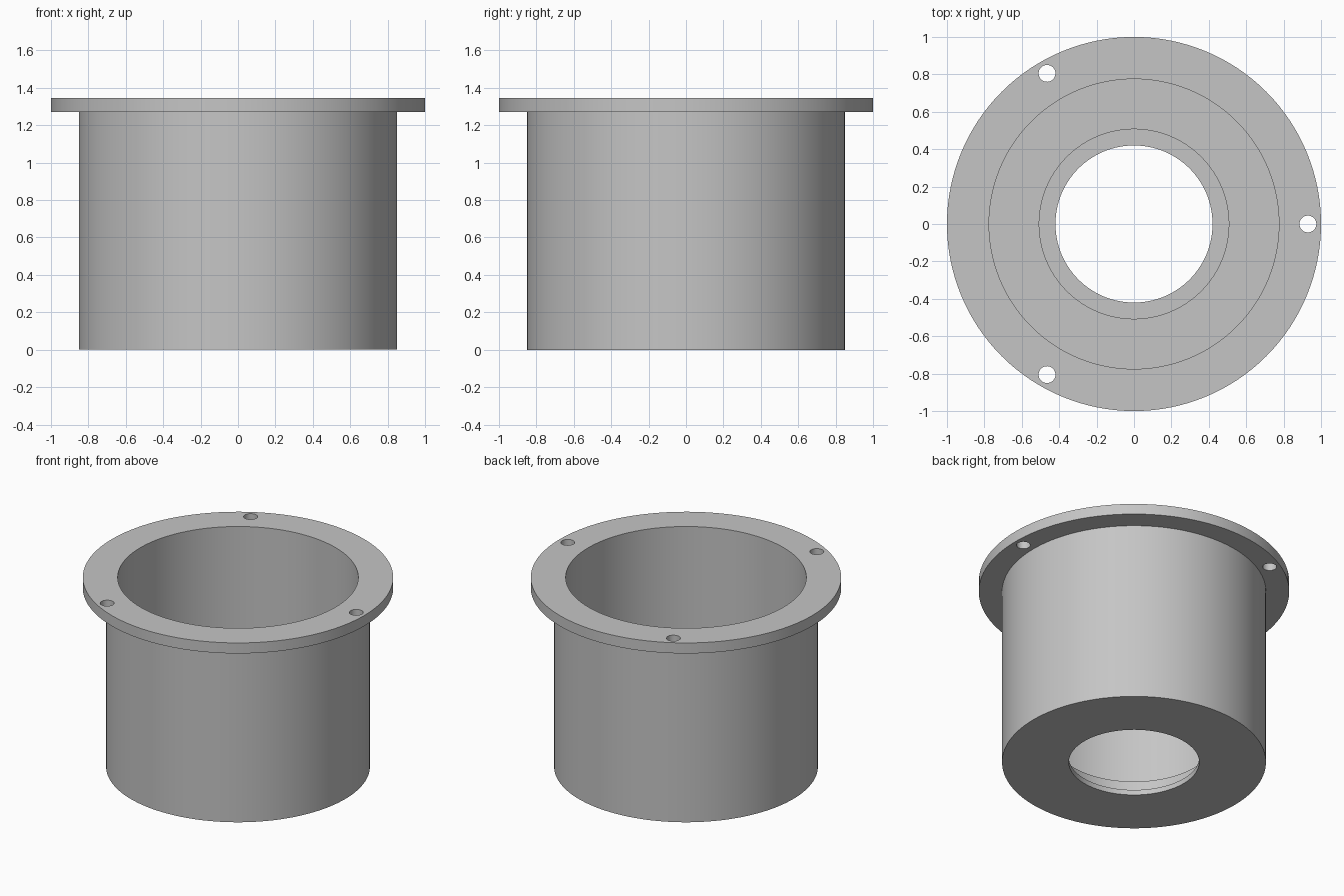
import bpy
import bmesh
from math import cos, sin, radians, tau

old = bpy.data.objects.get("Cube")
if old:
    bpy.data.objects.remove(old, do_unlink=True)

SEGMENTS = 128
HEIGHT, FLANGE_Z = 1.345, 1.27
FLANGE_R, BODY_R, BORE_R = 1.0, 0.85, 0.775
SEAT_R, OPENING_R = 0.507, 0.42
SEAT_Z, FLOOR_Z = 0.037, 0.15

grey = bpy.data.materials.new("plain_grey")
grey.use_nodes = True
colour = (0.56, 0.56, 0.56, 1)
grey.diffuse_color = colour
grey.node_tree.nodes["Principled BSDF"].inputs["Base Color"].default_value = colour


def lathe(name, profile):
    """Revolve a closed (radius, height) outline around z."""
    bm = bmesh.new()
    rings = []
    for i in range(SEGMENTS):
        a = tau * i / SEGMENTS
        rings.append([bm.verts.new((r * cos(a), r * sin(a), z)) for r, z in profile])
    count = len(profile)
    for i in range(SEGMENTS):
        here, after = rings[i], rings[(i + 1) % SEGMENTS]
        for j in range(count):
            k = (j + 1) % count
            bm.faces.new((here[j], after[j], after[k], here[k]))
    bmesh.ops.recalc_face_normals(bm, faces=bm.faces)
    mesh = bpy.data.meshes.new(name)
    bm.to_mesh(mesh)
    bm.free()
    mesh.materials.append(grey)
    obj = bpy.data.objects.new(name, mesh)
    bpy.context.collection.objects.link(obj)
    return obj


# Flanged cup: outer wall, flange, bore, floor with a recessed seat and opening
housing = lathe("flanged_housing", [
    (OPENING_R, 0), (BODY_R, 0),
    (BODY_R, FLANGE_Z), (FLANGE_R, FLANGE_Z),
    (FLANGE_R, HEIGHT), (BORE_R, HEIGHT),
    (BORE_R, FLOOR_Z), (SEAT_R, FLOOR_Z),
    (SEAT_R, SEAT_Z), (OPENING_R, SEAT_Z),
])

# Three screw holes through the flange
cutters = []
for i in range(3):
    a = radians(120 * i)
    bpy.ops.mesh.primitive_cylinder_add(
        vertices=32, radius=0.045, depth=0.3,
        location=(0.93 * cos(a), 0.93 * sin(a), HEIGHT - 0.04))
    cutter = bpy.context.object
    cutter.name = "screw_hole_cutter"
    cutter.hide_render = True
    cutter.data.materials.append(grey)
    cutters.append(cutter)
    cut = housing.modifiers.new("screw_hole", "BOOLEAN")
    cut.operation = "DIFFERENCE"
    cut.solver = "EXACT"
    cut.object = cutter

bpy.ops.object.select_all(action="DESELECT")
housing.select_set(True)
bpy.context.view_layer.objects.active = housing
for modifier in list(housing.modifiers):
    bpy.ops.object.modifier_apply(modifier=modifier.name)
for cutter in cutters:
    bpy.data.objects.remove(cutter, do_unlink=True)

# Smooth round walls, crisp rims
bpy.ops.object.shade_smooth_by_angle(angle=radians(30))
